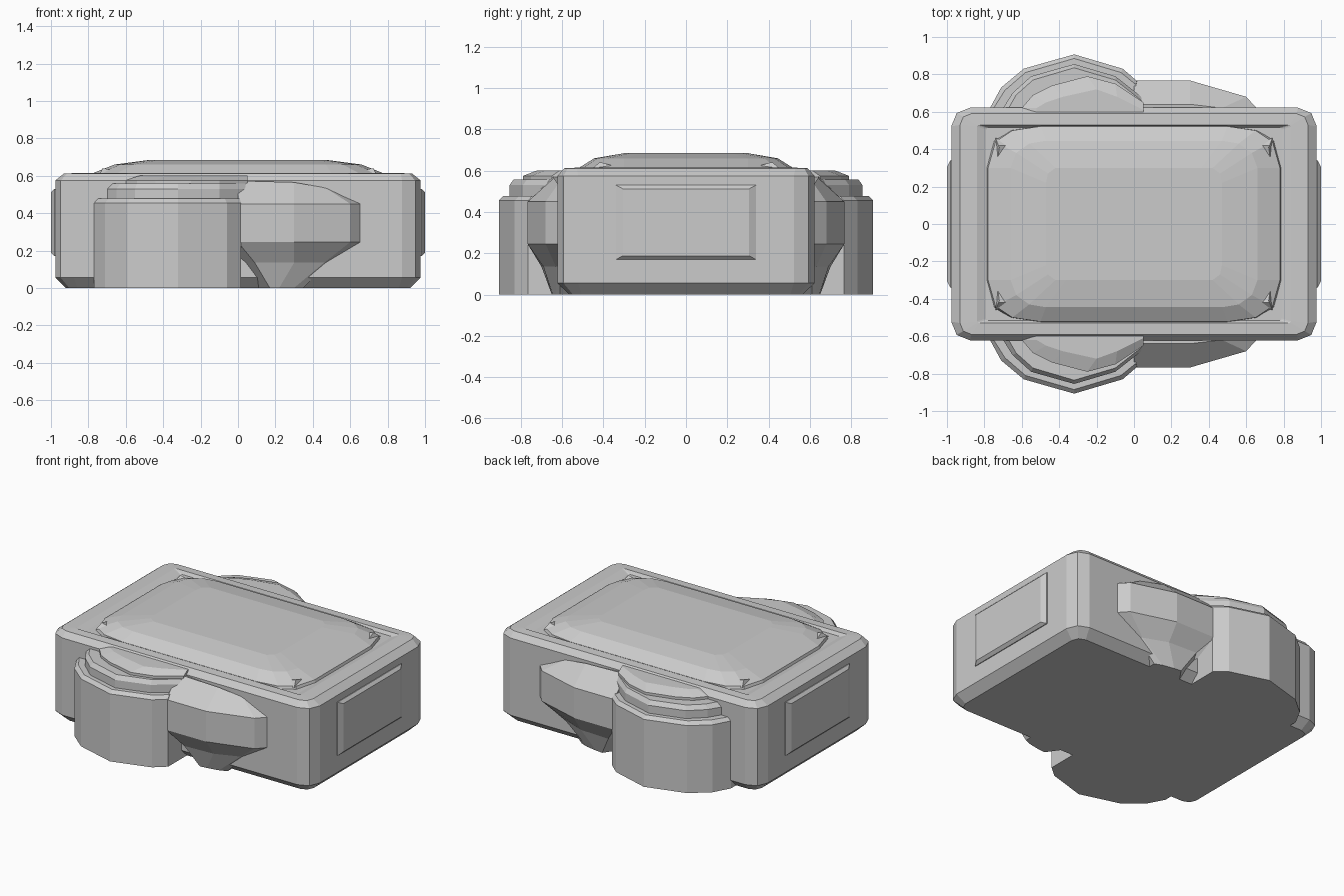
import bpy, bmesh


def loft(name, rings, mirror_y=False):
    """Skin a stack of equal-length 3D rings and cap both ends."""
    bm = bmesh.new()
    loops = [[bm.verts.new(p) for p in ring] for ring in rings]
    n = len(loops[0])
    for a, b in zip(loops, loops[1:]):
        for i in range(n):
            j = (i + 1) % n
            bm.faces.new((a[i], a[j], b[j], b[i]))
    bm.faces.new(loops[0][::-1])
    bm.faces.new(loops[-1])
    bmesh.ops.recalc_face_normals(bm, faces=bm.faces)
    mesh = bpy.data.meshes.new(name)
    bm.to_mesh(mesh)
    bm.free()
    ob = bpy.data.objects.new(name, mesh)
    bpy.context.collection.objects.link(ob)
    if mirror_y:
        mod = ob.modifiers.new("Mirror", 'MIRROR')
        mod.use_axis = (False, True, False)
        mod.use_mirror_merge = False
    return ob


def quad_ring(quarter, z):
    """Reflect one quarter outline (from +x side to +y side) into a full ring."""
    q = list(quarter)
    r = q[::-1]
    pts = q + [(-x, y) for x, y in r] + [(-x, -y) for x, y in q] + [(x, -y) for x, y in r]
    return [(x, y, z) for x, y in pts]


def rounded(hx, hy, r, z):
    k = 0.29 * r
    return quad_ring([(hx, hy - r), (hx - k, hy - k), (hx - r, hy)], z)


def flat(pts, z):
    return [(x, -y, z) for x, y in pts]


# Main case with chamfered edges and a shallow recess on top
loft("main_case", [
    rounded(0.92, 0.565, 0.06, 0.0),
    rounded(0.977, 0.622, 0.10, 0.055),
    rounded(0.977, 0.622, 0.10, 0.575),
    rounded(0.93, 0.59, 0.06, 0.612),
    rounded(0.84, 0.53, 0.01, 0.615),
    rounded(0.79, 0.515, 0.01, 0.595),
])

# Domed lid cushion
loft("lid_cushion", [
    quad_ring([(0.79, 0.30), (0.75, 0.45), (0.66, 0.50), (0.50, 0.525)], 0.585),
    quad_ring([(0.78, 0.30), (0.74, 0.44), (0.65, 0.50), (0.50, 0.522)], 0.612),
    quad_ring([(0.66, 0.30), (0.63, 0.38), (0.56, 0.43), (0.47, 0.445)], 0.66),
    quad_ring([(0.47, 0.22), (0.46, 0.27), (0.42, 0.30), (0.36, 0.30)], 0.685),
])

# Small corner points of the lid
for sx in (-1, 1):
    for sy in (-1, 1):
        loft("lid_corner_point", [
            [(sx * x, sy * y, z) for x, y, z in ring] for ring in (
                [(0.74, 0.46, 0.605), (0.64, 0.42, 0.62), (0.73, 0.34, 0.62)],
                [(0.725, 0.42, 0.64), (0.715, 0.42, 0.64), (0.72, 0.41, 0.64)])])

# End panels
for s, name in ((1, "right_panel"), (-1, "left_panel")):
    loft(name, [
        [(s * x, -hy, zl), (s * x, hy, zl), (s * x, hy, zh), (s * x, -hy, zh)]
        for x, hy, zl, zh in ((0.95, 0.34, 0.17, 0.53), (0.982, 0.34, 0.17, 0.53),
                              (1.0, 0.305, 0.188, 0.512))])

# Large round side pod, front and back
pod = [(-0.77, 0.55), (-0.77, 0.62), (-0.71, 0.73), (-0.59, 0.83), (-0.32, 0.907),
       (-0.06, 0.83), (0.015, 0.765), (0.015, 0.55)]
pod_in = [(-0.75, 0.55), (-0.75, 0.62), (-0.69, 0.715), (-0.58, 0.81), (-0.32, 0.885),
          (-0.07, 0.81), (0.01, 0.745), (0.01, 0.55)]
loft("side_pod", [flat(pod, 0.0), flat(pod, 0.455), flat(pod_in, 0.477)], True)

# Stepped tiers on the pod
tier = [(-0.70, 0.55), (-0.70, 0.62), (-0.65, 0.70), (-0.55, 0.79), (-0.32, 0.855),
        (-0.10, 0.79), (0.04, 0.68), (0.055, 0.55)]
tier_in = [(-0.67, 0.55), (-0.67, 0.62), (-0.63, 0.69), (-0.54, 0.77), (-0.32, 0.835),
           (-0.10, 0.77), (0.04, 0.66), (0.055, 0.55)]
loft("pod_tier", [flat(tier, 0.46), flat(tier, 0.53), flat(tier_in, 0.558)], True)
cap = [(-0.62, 0.55), (-0.60, 0.62), (-0.54, 0.69), (-0.44, 0.74), (-0.25, 0.79),
       (-0.10, 0.75), (0.05, 0.65), (0.055, 0.55)]
cap_in = [(-0.52, 0.55), (-0.52, 0.62), (-0.47, 0.65), (-0.38, 0.68), (-0.20, 0.72),
          (-0.09, 0.68), (0.05, 0.61), (0.055, 0.55)]
loft("pod_cap", [flat(cap, 0.55), flat(cap, 0.575), flat(cap_in, 0.602)], True)

# Smaller overhanging lobe beside the pod
lobe = [(0.0, 0.55), (0.0, 0.767), (0.30, 0.767), (0.60, 0.68), (0.655, 0.62), (0.655, 0.55)]
loft("side_lobe", [
    flat([(0.10, 0.55), (0.17, 0.65), (0.22, 0.645), (0.30, 0.63), (0.35, 0.61), (0.35, 0.55)], 0.0),
    flat([(0.0, 0.55), (0.09, 0.70), (0.30, 0.69), (0.46, 0.63), (0.48, 0.61), (0.48, 0.55)], 0.135),
    flat(lobe, 0.245),
    flat(lobe, 0.45),
    [(0.0, -0.55, 0.575), (0.0, -0.64, 0.573), (0.30, -0.64, 0.565),
     (0.47, -0.62, 0.535), (0.56, -0.60, 0.50), (0.50, -0.55, 0.53)],
], True)
